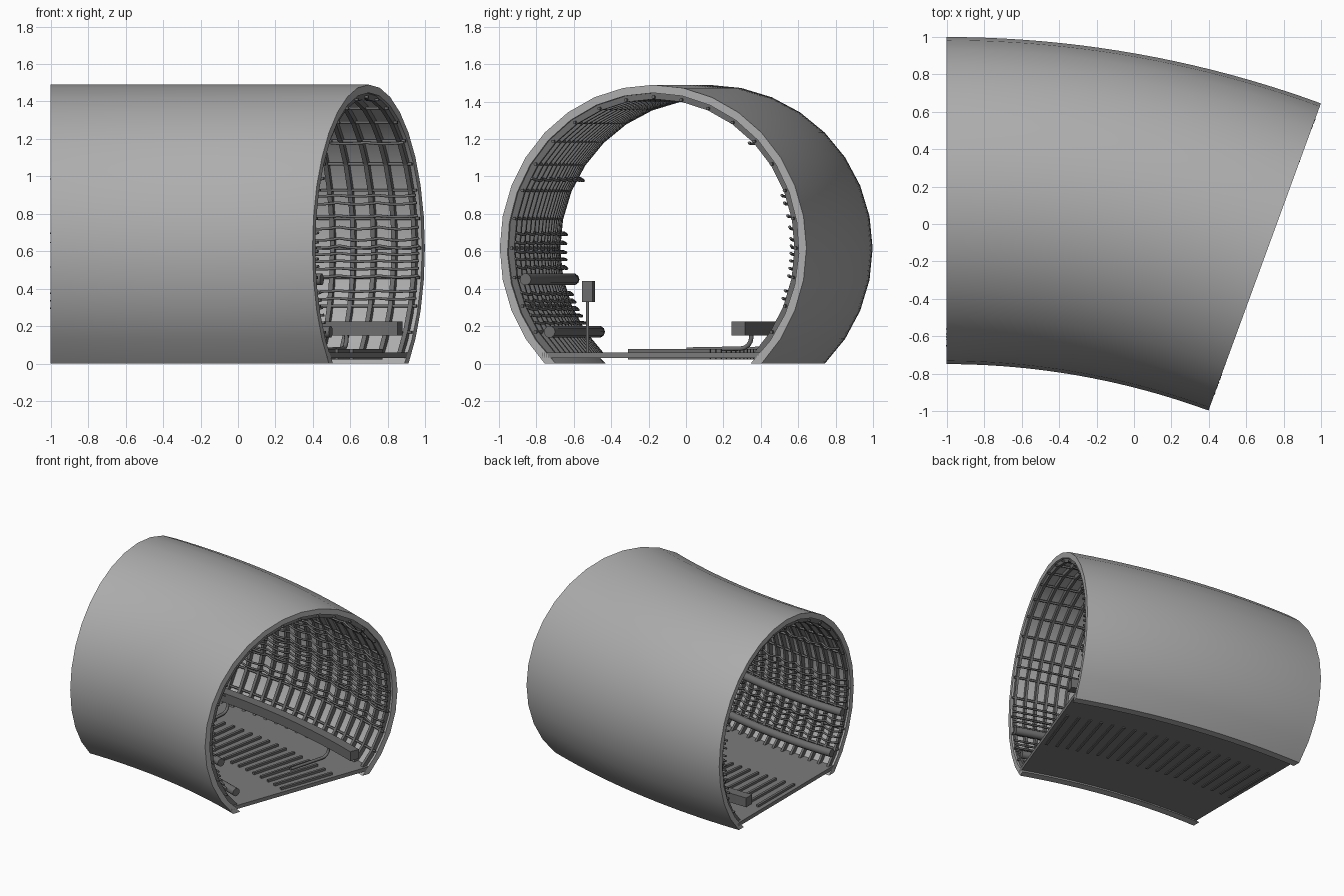
import bpy, math, random

if "Cube" in bpy.data.objects:
    bpy.data.objects.remove(bpy.data.objects["Cube"])
random.seed(4)
ARC = math.radians(20.1)        # bend of the tunnel section
R, CX, CY = 4.94, -1.0, -4.815  # centreline radius and bend centre
ZC = 0.617                      # height of the bore axis
RO, RI = 0.873, 0.83            # shell radii


def grey(name, v):
    m = bpy.data.materials.new(name)
    m.diffuse_color = (v, v, v, 1)
    m.use_nodes = True
    m.node_tree.nodes["Principled BSDF"].inputs["Base Color"].default_value = m.diffuse_color
    return m


CONCRETE, FLOOR, STEEL = grey("concrete", 0.42), grey("dark_floor", 0.2), grey("dark_steel", 0.15)


def bend(t, off, z):
    return (CX + (R + off) * math.sin(t), CY + (R + off) * math.cos(t), z)


def sweep(name, prof, t0=0.0, t1=ARC, n=20, smooth=False, mat=STEEL):
    """Sweep a closed (offset, z) profile along the bend, with end caps."""
    m = len(prof)
    verts = [bend(t0 + (t1 - t0) * i / n, o, z) for i in range(n + 1) for o, z in prof]
    faces = [(i * m + j, i * m + (j + 1) % m, (i + 1) * m + (j + 1) % m, (i + 1) * m + j)
             for i in range(n) for j in range(m)]
    # caps: arch profiles are capped by quads between outer and inner edge
    h = m // 2
    for b in (0, n * m):
        faces += [(b + j, b + j + 1, b + m - 2 - j, b + m - 1 - j) for j in range(h - 1)]
    me = bpy.data.meshes.new(name)
    me.from_pydata(verts, [], faces)
    me.materials.append(mat)
    ob = bpy.data.objects.new(name, me)
    bpy.context.collection.objects.link(ob)
    bpy.ops.object.select_all(action='DESELECT')
    ob.select_set(True)
    bpy.context.view_layer.objects.active = ob
    bpy.ops.object.mode_set(mode='EDIT')
    bpy.ops.mesh.select_all(action='SELECT')
    bpy.ops.mesh.normals_make_consistent(inside=False)
    bpy.ops.object.mode_set(mode='OBJECT')
    if smooth:
        bpy.ops.object.shade_smooth_by_angle(angle=math.radians(30))
    return ob


def box(o0, o1, z0, z1):
    return [(o0, z0), (o1, z0), (o1, z1), (o0, z1)]


def arch(r0, r1, zb=0.0, n=24):
    """Horseshoe profile: outer arc out, inner arc back, cut flat at zb."""
    def arc(r):
        a0 = -math.asin((ZC - zb) / r)
        a = [a0 + (math.pi - 2 * a0) * i / n for i in range(n + 1)]
        return [(r * math.cos(x), ZC + r * math.sin(x)) for x in a]
    return arc(r0) + arc(r1)[::-1]


def tubes(name, paths, rad, res=1):
    cu = bpy.data.curves.new(name, 'CURVE')
    cu.dimensions = '3D'
    cu.bevel_depth, cu.bevel_resolution, cu.use_fill_caps = rad, res, True
    cu.materials.append(STEEL)
    for p in paths:
        s = cu.splines.new('POLY')
        s.points.add(len(p) - 1)
        for q, c in zip(s.points, p):
            q.co = (*c, 1)
    ob = bpy.data.objects.new(name, cu)
    bpy.context.collection.objects.link(ob)
    return ob


def along(off, z, n=24):
    return [bend(ARC * i / n, off, z) for i in range(n + 1)]


# Shell and floor
sweep("tunnel_shell", arch(RO, RI), smooth=True, mat=CONCRETE)
sweep("floor_slab", box(-0.638, 0.638, 0.03, 0.06), mat=FLOOR)

# Transverse ribs, the end ones set back from the mouth
NR, W, INSET = 18, 0.0022, 0.006
for i in range(NR):
    t = INSET + (ARC - 2 * INSET) * i / (NR - 1)
    sweep("rib", arch(RI + 0.005, 0.797, 0.05), t - W, t + W, 1)

# Lengthwise lattice bars
bars = []
for k in range(-3, 20):
    a = math.radians(11.25 * k)
    bars.append(along(0.808 * math.cos(a), ZC + 0.808 * math.sin(a)))
tubes("lattice_bars", bars, 0.009)


# Sagging cables on both walls
def cable(side, z):
    off = side * math.sqrt(0.785 ** 2 - (z - ZC) ** 2)
    drop, n = random.uniform(0.004, 0.014), 36
    sag = [abs(math.sin(i * math.pi / 4)) for i in range(n + 1)]
    return [bend(ARC * i / n, off - side * 0.018 * s, z - drop * s) for i, s in enumerate(sag)]


tubes("outer_wall_cables", [cable(1, z) for z in
      (.35, .39, .47, .51, .55, .59, .63, .67, .73, .79, .86, .90, 1.18)], 0.008)
tubes("inner_wall_cables", [cable(-1, z) for z in
      (.22, .26, .30, .34, .38, .52, .56, .60, .65, .70, .99)], 0.008)

# Two large service pipes
tubes("service_pipes", [along(-0.727, 0.45), along(-0.59, 0.17)], 0.032, 3)

# Raised duct beam
sweep("duct_beam", box(0.445, 0.522, 0.15, 0.226))

# Track sleepers poking through the floor
for i in range(20):
    t = ARC * (i + 0.5) / 20
    sweep("sleeper", box(-0.155, 0.31, 0.022, 0.078), t - 0.002, t + 0.002, 1)

# Bent feed pipes from the beam to the track
feeds = []
for deg in (5.5, 17):
    t = math.radians(deg)
    p = [bend(t, 0.46, 0.16)]
    p += [bend(t, 0.40 + 0.06 * math.cos(a), 0.14 - 0.06 * math.sin(a))
          for a in (math.pi / 8 * k for k in range(5))]
    feeds.append(p + [bend(t, 0.1, 0.075)])
tubes("feed_pipes", feeds, 0.012, 2)

# Post with control box
tp = math.radians(14)
tubes("post", [[bend(tp, -0.52, 0.05), bend(tp, -0.52, 0.35)]], 0.009, 2)
sweep("control_box", box(-0.545, -0.485, 0.33, 0.44), tp - 0.006, tp + 0.006, 1)
